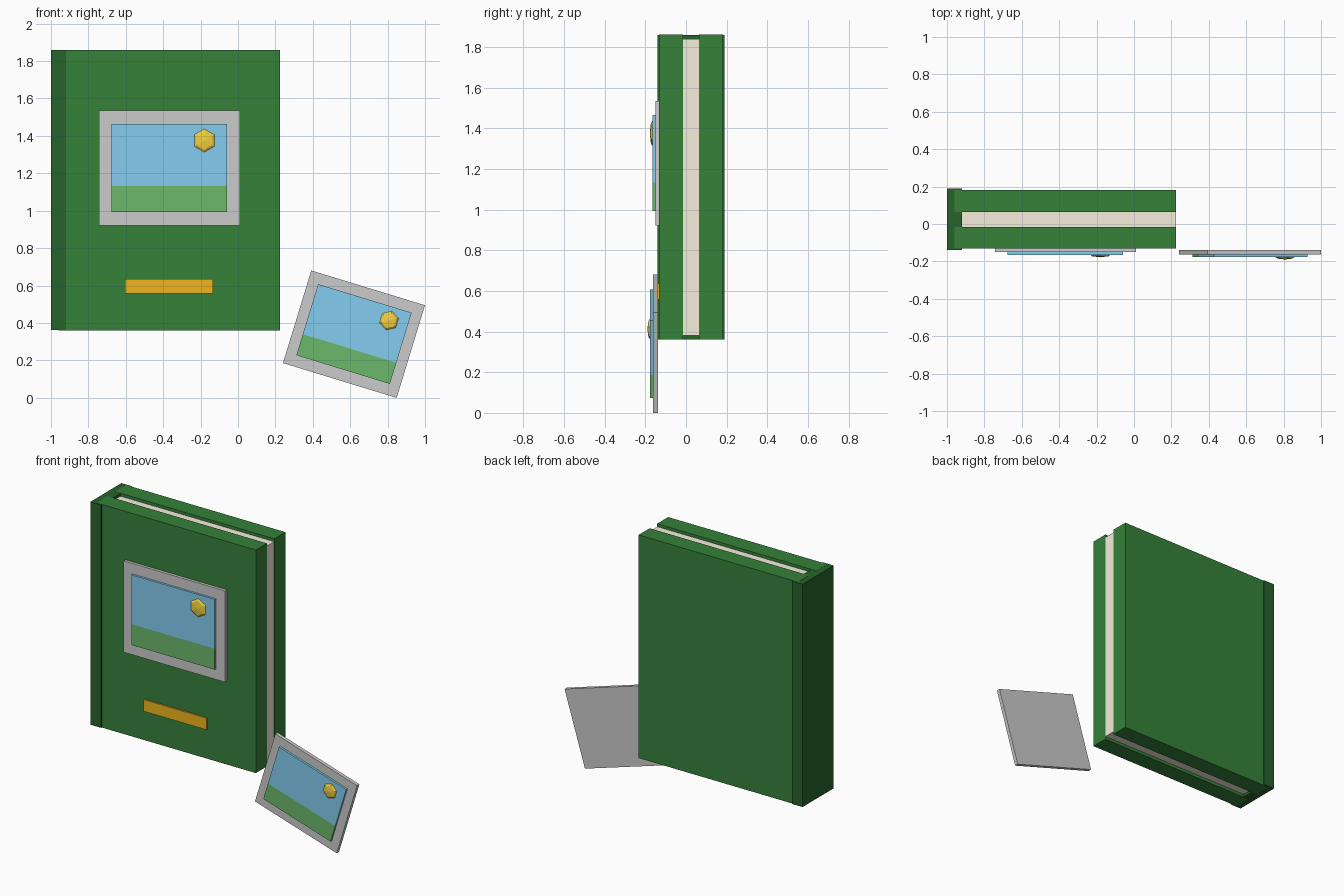
import bpy, math
from mathutils import Matrix

if "Cube" in bpy.data.objects:
    bpy.data.objects.remove(bpy.data.objects["Cube"])


def material(name, rgb):
    m = bpy.data.materials.new(name)
    m.diffuse_color = (*rgb, 1)
    m.use_nodes = True
    m.node_tree.nodes["Principled BSDF"].inputs["Base Color"].default_value = m.diffuse_color
    return m


GREEN = material("cover green", (0.036, 0.22, 0.042))
DARK = material("spine green", (0.02, 0.125, 0.024))
PAPER = material("paper", (0.92, 0.86, 0.72))
GOLD = material("gold", (0.87, 0.46, 0.012))
SKY = material("sky blue", (0.23, 0.61, 0.87))
GRASS = material("grass green", (0.15, 0.48, 0.15))
SUN = material("sun yellow", (0.90, 0.64, 0.05))


def box(name, x, y, z, mat=None):
    """Box from (min, max) ranges on each axis."""
    bpy.ops.mesh.primitive_cube_add(size=1)
    ob = bpy.context.object
    ob.name = name
    ob.location = [(a + b) / 2 for a, b in (x, y, z)]
    ob.scale = [b - a for a, b in (x, y, z)]
    if mat:
        ob.data.materials.append(mat)
    return ob


def photo(prefix, centre, scale, tilt):
    """Framed landscape, modelled about the origin and then placed."""
    parts = [
        box(prefix + "_frame", (-0.377, 0.377), (-0.025, 0), (-0.307, 0.307)),
        box(prefix + "_sky", (-0.31, 0.31), (-0.039, -0.02), (-0.095, 0.237), SKY),
        box(prefix + "_grass", (-0.31, 0.31), (-0.039, -0.02), (-0.235, -0.095), GRASS),
    ]
    # flattened six-sided sun, its pole facing the front and a corner up
    bpy.ops.mesh.primitive_uv_sphere_add(segments=6, ring_count=4, radius=1)
    sun = bpy.context.object
    sun.name = prefix + "_sun"
    corner = max(sun.data.vertices, key=lambda v: v.co.xy.length).co
    turn = math.pi / 2 - math.atan2(corner.y, corner.x)
    sun.data.transform(Matrix.Rotation(math.pi / 2, 4, 'X') @ Matrix.Rotation(turn, 4, 'Z'))
    sun.scale = (0.07, 0.018, 0.07)
    sun.location = (0.1875, -0.034, 0.1475)
    sun.data.materials.append(SUN)
    parts.append(sun)
    place = (Matrix.Translation(centre) @ Matrix.Rotation(math.radians(tilt), 4, 'Y')
             @ Matrix.Diagonal((scale, 1, scale, 1)))
    bpy.context.view_layer.update()
    for ob in parts:
        # bake the placement so the tilt does not shear
        ob.data.transform(place @ ob.matrix_world)
        ob.matrix_world = Matrix.Identity(4)


# album body
box("spine", (-1.0, -0.92), (-0.14, 0.19), (0.361, 1.859), DARK)
box("front_cover", (-0.96, 0.225), (-0.132, -0.015), (0.36, 1.86), GREEN)
box("back_cover", (-0.96, 0.225), (0.065, 0.182), (0.36, 1.86), GREEN)
box("pages", (-0.94, 0.224), (-0.02, 0.07), (0.38, 1.84), PAPER)
box("label_plate", (-0.605, -0.135), (-0.142, -0.125), (0.558, 0.636), GOLD)

# photo on the cover and loose photo beside the album
photo("cover_photo", (-0.3675, -0.126, 1.2275), 1.0, 0)
photo("loose_photo", (0.62, -0.138, 0.34), 0.843, 17)
